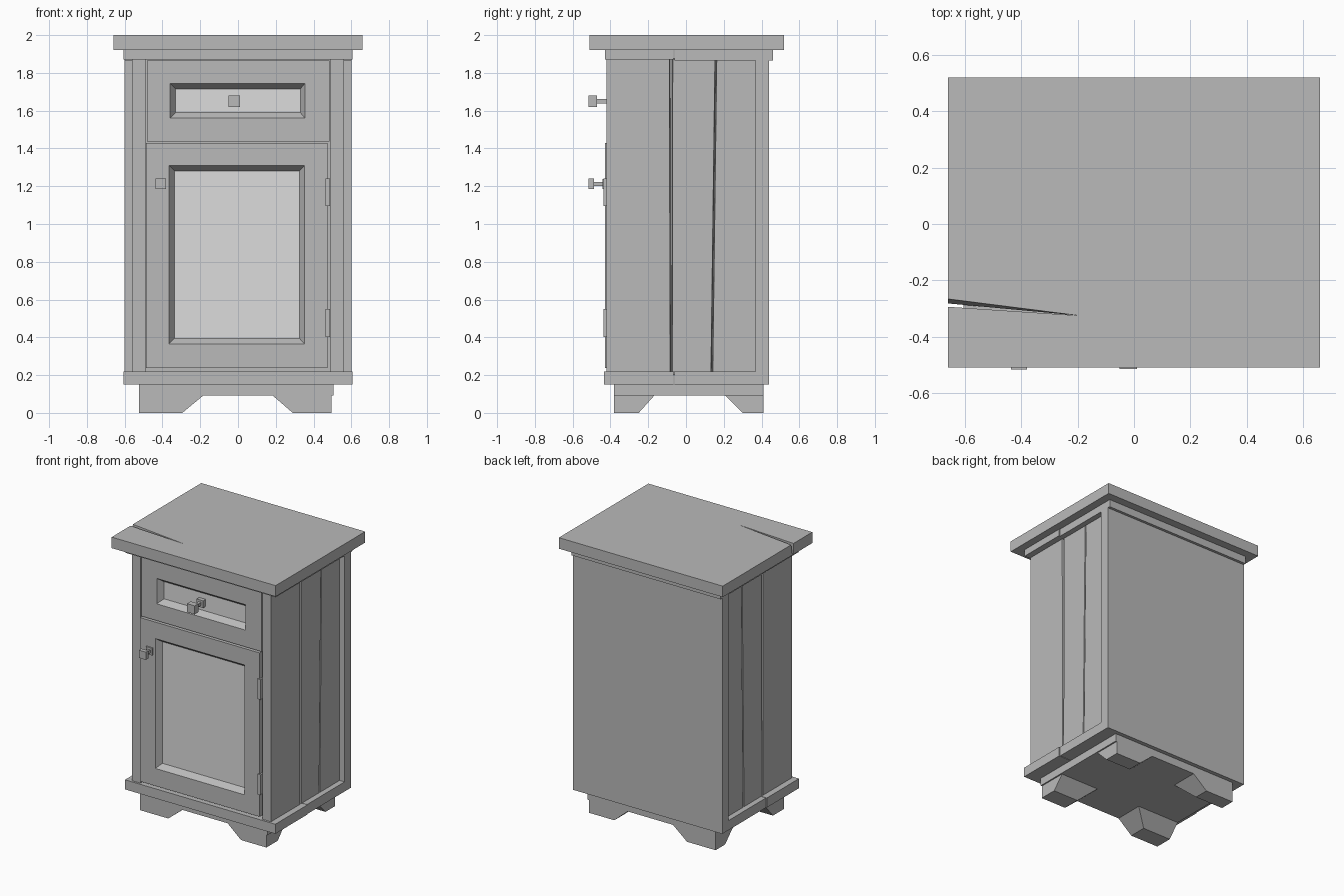
import bpy, bmesh

if "Cube" in bpy.data.objects:
    bpy.data.objects.remove(bpy.data.objects["Cube"])


def material(name, v):
    m = bpy.data.materials.new(name)
    m.diffuse_color = (v, v, v, 1)
    m.use_nodes = True
    m.node_tree.nodes["Principled BSDF"].inputs["Base Color"].default_value = m.diffuse_color
    return m


BODY = material("mid grey wood", 0.49)
PANEL = material("light grey panel", 0.72)


def loft(name, loops, panel_end=False):
    """Skin a row of matching point loops and cap both ends."""
    bm = bmesh.new()
    rings = [[bm.verts.new(p) for p in loop] for loop in loops]
    n = len(rings[0])
    for a, b in zip(rings, rings[1:]):
        for i in range(n):
            j = (i + 1) % n
            bm.faces.new((a[i], a[j], b[j], b[i]))
    bm.faces.new(rings[0][::-1])
    end = bm.faces.new(rings[-1])
    if panel_end:
        end.material_index = 1
    bmesh.ops.recalc_face_normals(bm, faces=bm.faces)
    me = bpy.data.meshes.new(name)
    bm.to_mesh(me)
    bm.free()
    me.materials.append(BODY)
    me.materials.append(PANEL)
    ob = bpy.data.objects.new(name, me)
    bpy.context.collection.objects.link(ob)
    return ob


def rect_xy(x0, x1, y0, y1, z):
    return [(x0, y0, z), (x1, y0, z), (x1, y1, z), (x0, y1, z)]


def rect_xz(x0, x1, z0, z1, y):
    return [(x0, y, z0), (x1, y, z0), (x1, y, z1), (x0, y, z1)]


def box(name, x0, x1, y0, y1, z0, z1):
    return loft(name, [rect_xy(x0, x1, y0, y1, z0), rect_xy(x0, x1, y0, y1, z1)])


def framed_front(name, outer, hole, inner, y, y_back, depth):
    return loft(name, [rect_xz(*outer, y_back), rect_xz(*outer, y),
                       rect_xz(*hole, y), rect_xz(*inner, y + depth)], True)


# Top slab with a wedge-shaped crack in its left edge
def slab_loop(z, crack_y):
    return [(-0.66, -0.51, z), (0.66, -0.51, z), (0.66, 0.52, z), (-0.66, 0.52, z),
            (-0.66, crack_y, z), (-0.195, -0.325, z), (-0.66, -0.294, z)]


loft("top_slab", [slab_loop(1.92, -0.282), slab_loop(2.0, -0.266)])

# Crown and base mouldings, each joined just in front of the middle
box("crown_front", -0.605, 0.605, -0.43, -0.066, 1.87, 1.92)
box("crown_rear", -0.60, 0.60, -0.062, 0.46, 1.865, 1.92)
box("base_front", -0.605, 0.605, -0.435, -0.066, 0.15, 0.22)
box("base_rear", -0.60, 0.60, -0.062, 0.44, 0.15, 0.22)

# Carcass core and back panel
box("core", -0.53, 0.53, -0.375, 0.38, 0.2, 1.88)
box("back_panel", -0.60, 0.60, 0.368, 0.44, 0.15, 1.87)

# Side planks: (front edge low, high, rear edge low, high) with open cracks
planks = [(-0.42, -0.42, -0.084, -0.088), (-0.072, -0.070, 0.132, 0.153),
          (0.142, 0.163, 0.37, 0.37)]
for s, side in ((-1, "left"), (1, "right")):
    for i, (a0, a1, b0, b1) in enumerate(planks):
        def plank_loop(x, g):
            ga = 0 if i == 0 else g
            gb = 0 if i == 2 else g
            return [(x, a0 - ga, 0.22), (x, b0 + gb, 0.22),
                    (x, b1 + gb, 1.87), (x, a1 - ga, 1.87)]
        loft(f"{side}_plank_{i + 1}",
             [plank_loop(s * 0.52, 0.0055), plank_loop(s * 0.56, 0)])
    # Front stile
    box(f"{side}_stile", *sorted((s * 0.49, s * 0.558)), -0.42, -0.36, 0.22, 1.87)

# Drawer front and door with bevelled recessed panels
framed_front("drawer_front", (-0.482, 0.485, 1.438, 1.865), (-0.36, 0.355, 1.56, 1.745),
             (-0.33, 0.33, 1.59, 1.715), -0.42, -0.37, 0.04)
framed_front("door", (-0.486, 0.475, 0.238, 1.43), (-0.365, 0.352, 0.365, 1.31),
             (-0.335, 0.325, 0.395, 1.28), -0.43, -0.37, 0.04)


# Square knobs on thin stems with a small back plate
def knob(name, x, z, r, y0, y1, plate_y0, plate_y1):
    box(name, x - r, x + r, y0, y1, z - r, z + r)
    box(name + "_stem", x - 0.011, x + 0.011, y1, plate_y1, z - 0.011, z + 0.011)
    box(name + "_plate", x - 0.026, x + 0.026, plate_y0, plate_y1, z - 0.026, z + 0.026)


knob("drawer_knob", -0.02, 1.65, 0.031, -0.515, -0.472, -0.41, -0.378)
knob("door_knob", -0.408, 1.212, 0.028, -0.517, -0.488, -0.441, -0.425)

# Hinges
for name, z in (("upper_hinge", 1.095), ("lower_hinge", 0.402)):
    box(name, 0.463, 0.487, -0.438, -0.40, z, z + 0.147)

# Plinth and four feet tapering inwards
box("plinth", -0.525, 0.505, -0.38, 0.41, 0.093, 0.15)
for sx, xs in ((-1, (-0.525, -0.295, -0.18)), (1, (0.495, 0.29, 0.18))):
    for sy, ys in ((-1, (-0.38, -0.25, -0.165)), (1, (0.41, 0.30, 0.205))):
        name = ("left" if sx < 0 else "right") + ("_front" if sy < 0 else "_rear") + "_foot"
        loft(name, [rect_xy(xs[0], xs[1], ys[0], ys[1], 0),
                    rect_xy(xs[0], xs[2], ys[0], ys[2], 0.095)])
